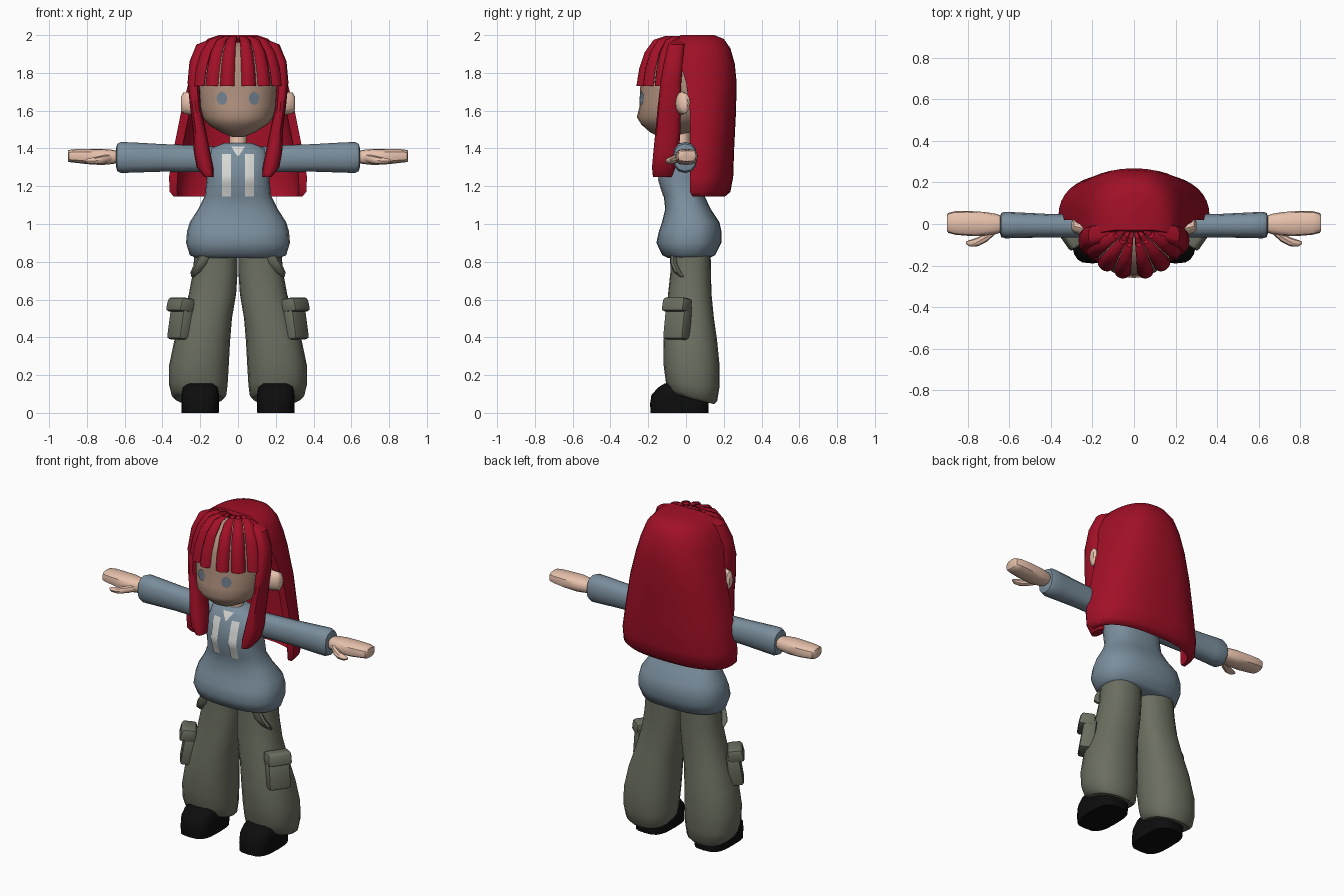
import bpy, bmesh, math
from mathutils import Vector, Matrix
from mathutils.bvhtree import BVHTree

if "Cube" in bpy.data.objects:
    bpy.data.objects.remove(bpy.data.objects["Cube"])


def material(name, r, g, b):
    m = bpy.data.materials.new(name)
    m.diffuse_color = (r, g, b, 1)
    m.use_nodes = True
    m.node_tree.nodes["Principled BSDF"].inputs["Base Color"].default_value = m.diffuse_color
    return m


RED = material("hair_red", .36, .005, .02)
SKIN = material("skin", .85, .57, .44)
FACE = material("face_skin", .43, .28, .205)
BLUE = material("shirt_blue", .195, .27, .335)
OLIVE = material("trouser_olive", .145, .157, .115)
BLACK = material("shoe_black", .004, .004, .004)
WHITE = material("trim_white", .68, .68, .66)
EYE = material("eye_blue", .17, .22, .28)


def finish(name, bm, mat, angle=40, normals=True):
    bmesh.ops.remove_doubles(bm, verts=bm.verts, dist=.0005)
    if normals:
        bmesh.ops.recalc_face_normals(bm, faces=bm.faces)
    me = bpy.data.meshes.new(name)
    bm.to_mesh(me)
    bm.free()
    me.materials.append(mat)
    ob = bpy.data.objects.new(name, me)
    bpy.context.collection.objects.link(ob)
    bpy.ops.object.select_all(action='DESELECT')
    ob.select_set(True)
    bpy.context.view_layer.objects.active = ob
    bpy.ops.object.shade_smooth_by_angle(angle=math.radians(angle))
    return ob


def loft(name, rings, mat, angle=40):
    """Skin closed rings of points and cap both ends."""
    bm = bmesh.new()
    vs = [[bm.verts.new(p) for p in r] for r in rings]
    n = len(vs[0])
    for a, b in zip(vs, vs[1:]):
        for i in range(n):
            j = (i + 1) % n
            bm.faces.new((a[i], a[j], b[j], b[i]))
    bm.faces.new(vs[0])
    bm.faces.new(vs[-1])
    return finish(name, bm, mat, angle)


def spow(v, e):
    return math.copysign(abs(v) ** e, v)


def ring(c, u, v, n=20, e=1.0):
    """Superellipse ring around c with half axes u and v."""
    c, u, v = Vector(c), Vector(u), Vector(v)
    return [c + u * spow(math.cos(2 * math.pi * i / n), e)
            + v * spow(math.sin(2 * math.pi * i / n), e) for i in range(n)]


def flat(x, y, z, rx, ry, n=20, e=1.0, tilt=0):
    return ring((x, y, z), (rx, 0, 0), (0, ry, tilt * ry), n, e)


def across(x, y, z, ry, rz, n=12, e=1.0):
    return ring((x, y, z), (0, ry, 0), (0, 0, rz), n, e)


def decal(name, rows, target, mat, cols=3):
    """Thin plate of rows (z, x0, x1) laid on the front of a target."""
    me = target.data
    tree = BVHTree.FromPolygons([v.co for v in me.vertices], [p.vertices for p in me.polygons])
    bm = bmesh.new()
    grid = []
    for z, x0, x1 in rows:
        line = []
        for k in range(cols + 1):
            x = x0 + (x1 - x0) * k / cols
            hit = tree.ray_cast(Vector((x, -1, z)), Vector((0, 1, 0)))[0]
            line.append(bm.verts.new((x, hit.y - .006, z)))
        grid.append(line)
    for a, b in zip(grid, grid[1:]):
        for k in range(cols):
            bm.faces.new((a[k], a[k + 1], b[k + 1], b[k]))
    return finish(name, bm, mat, normals=False)


# Head and neck
head = loft("head", [flat(0, y, z, rx, ry, 24, .92) for z, y, rx, ry in (
    (1.46, -.10, .03, .04), (1.485, -.085, .09, .105), (1.525, -.065, .155, .17),
    (1.565, -.05, .19, .21), (1.62, -.04, .206, .207), (1.72, -.035, .21, .208),
    (1.82, -.03, .205, .2), (1.9, -.02, .17, .18), (1.96, 0, .09, .1))], FACE, 60)
loft("neck", [flat(0, -.025, z, r, r, 12) for z, r in
              ((1.36, .06), (1.42, .046), (1.52, .046))], SKIN)

# Shirt body: loose hem, narrow waist, fuller chest
shirt = loft("shirt", [flat(0, y, z, rx, ry, 24, .8) for z, y, rx, ry in (
    (.82, .015, .22, .11), (.835, .015, .255, .14), (.9, .015, .275, .172),
    (.96, .022, .27, .166), (1.01, .025, .255, .152), (1.08, .01, .21, .12),
    (1.15, -.01, .175, .108), (1.24, -.025, .166, .122), (1.33, -.02, .168, .105),
    (1.4, -.015, .145, .082), (1.43, -.015, .07, .055))], BLUE, 50)
decal("collar_inset", [(1.36, -.003, .003), (1.385, -.02, .02), (1.41, -.036, .036)],
      shirt, WHITE)

# Clumped fringe: radius and height from crown to hem
DOME = ((.03, 1.965), (.10, 1.995), (.165, 1.975), (.215, 1.91), (.248, 1.82), (.265, 1.73))


def fringe(name, a0, a1, s):
    rings = []
    for k, (r, z) in enumerate(DOME):
        t = k / 5
        lo, hi = (math.radians(a) for a in (a0 + 1.5 * t, a1 - 1.2 * t))
        sect = []
        for i in range(7):
            f = i / 6
            rr = r - .012 * t + .024 * math.sin(math.pi * f) ** .6
            sect.append((lo + (hi - lo) * f, rr - (.008 if k else 0)))
        sect += [(lo + (hi - lo) * f, max(r - .03, .005)) for f in (.9, .5, .1)]
        rings.append([Vector((s * q * math.sin(a), -q * math.cos(a), z)) for a, q in sect])
    loft(name, rings, RED)


# Back hair: solid crown opening into a curved curtain
curtain = []
for z, w, f, b, k in ((2.0, .1, -.03, .15, 0), (1.98, .16, -.04, .2, 0),
                      (1.93, .205, -.04, .235, 0), (1.85, .235, -.03, .258, .1),
                      (1.75, .262, 0, .268, .8), (1.6, .3, .02, .265, .85),
                      (1.4, .34, .02, .255, .87), (1.25, .365, .02, .25, .88),
                      (1.17, .362, .02, .235, .89), (1.145, .34, .035, .205, .93)):
    arc = [(w * spow(math.cos(math.pi * i / 20), .8),
            (b - f) * math.sin(math.pi * i / 20) ** .8) for i in range(21)]
    # Hem dips towards the back
    curtain.append([Vector((x, f + y, z)) for x, y in arc]
                   + [Vector((x * k, f + y * k, z)) for x, y in reversed(arc)])
loft("back_hair", curtain, RED, 50)

for s, side in ((-1, "right"), (1, "left")):
    for i, (a0, a1) in enumerate(((3, 24), (24, 46), (46, 70))):
        fringe(f"{side}_fringe_{i + 1}", a0, a1, s)

    # Long lock in front of the ear
    loft(f"{side}_side_lock", [flat(s * x, y, z, rx, ry, 12, .85) for x, y, z, rx, ry in (
        (.10, -.03, 1.985, .03, .03), (.18, -.05, 1.95, .04, .045),
        (.222, -.065, 1.86, .035, .05), (.235, -.08, 1.75, .032, .055),
        (.225, -.09, 1.62, .029, .06), (.205, -.095, 1.5, .034, .066),
        (.19, -.105, 1.38, .044, .068), (.175, -.118, 1.3, .044, .062),
        (.155, -.125, 1.25, .024, .05))], RED)

    # Ear
    loft(f"{side}_ear", [across(s * x, y, 1.64, ry, rz) for x, y, ry, rz in (
        (.19, -.03, .03, .05), (.25, -.02, .036, .062),
        (.29, -.01, .032, .055), (.302, -.008, .018, .034))], SKIN)

    # Eye and chest stripe
    decal(f"{side}_eye", [(1.665 + .034 * math.cos(a), s * .085 - .027 * math.sin(a) - .001,
                           s * .085 + .027 * math.sin(a) + .001)
                          for a in (math.pi * (1 - i / 8) for i in range(9))], head, EYE)
    decal(f"{side}_chest_stripe", [(1.145 + .0225 * i, s * .062 - .024, s * .062 + .024)
                                   for i in range(11)], shirt, WHITE)

    # Sleeve, mitten hand and thumb
    loft(f"{side}_sleeve", [across(s * x, y, z, ry, rz, 12, .85) for x, y, z, ry, rz in (
        (.08, -.01, 1.345, .05, .06), (.18, -.01, 1.345, .056, .07),
        (.4, -.008, 1.35, .056, .073), (.56, -.006, 1.352, .062, .08),
        (.62, -.005, 1.352, .064, .082), (.64, -.005, 1.352, .058, .072),
        (.645, -.005, 1.352, .04, .05))], BLUE)
    loft(f"{side}_hand", [across(s * x, y, z, ry, rz, 12, .75) for x, y, z, ry, rz in (
        (.63, 0, 1.355, .035, .03), (.66, 0, 1.355, .048, .037),
        (.72, 0, 1.355, .058, .043), (.8, .003, 1.357, .06, .04),
        (.86, .005, 1.36, .057, .036), (.895, .005, 1.36, .048, .032),
        (.9, .005, 1.36, .04, .028))], SKIN)
    loft(f"{side}_thumb", [across(s * x, y, z, ry, rz, 8) for x, y, z, ry, rz in (
        (.67, -.03, 1.35, .02, .02), (.71, -.062, 1.342, .025, .022),
        (.75, -.085, 1.335, .022, .019), (.79, -.093, 1.333, .016, .015),
        (.81, -.09, 1.333, .006, .006))], SKIN)

    # Wide trouser leg with a slanted hem
    loft(f"{side}_trouser_leg", [flat(s * x, y, z, rx, ry, 20, .88, t)
                                 for x, y, z, rx, ry, t in (
        (.115, .025, .88, .113, .105, 0), (.12, .025, .75, .118, .107, 0),
        (.135, .02, .63, .125, .115, 0), (.165, .02, .5, .133, .128, 0),
        (.19, .023, .38, .148, .142, 0), (.207, .03, .25, .158, .148, 0),
        (.21, .035, .15, .155, .142, -.1), (.207, .035, .095, .145, .13, -.25),
        (.205, .035, .075, .125, .115, -.25))], OLIVE)

    # Slanted hip pocket edge
    loft(f"{side}_hip_pocket", [flat(s * x, y, z, rx, ry, 8) for x, y, z, rx, ry in (
        (.17, -.068, .84, .03, .018), (.195, -.065, .79, .036, .02),
        (.222, -.045, .745, .03, .02), (.235, -.02, .72, .012, .012))], OLIVE)

    # Cargo pouch and flap, turned towards the outer front of the leg
    for part, size, out, z in (("pouch", (.13, .085, .19), 0, .482),
                               ("flap", (.142, .095, .075), .004, .572)):
        bm = bmesh.new()
        bmesh.ops.create_cube(bm, size=1)
        for v in bm.verts:
            # Pouch bulges at its lower outer edge; flap slopes down from the leg
            shrink = .75 if v.co.z > 0 and v.co.y < 0 else 1
            v.co = Vector((v.co.x * size[0], v.co.y * size[1] * shrink, v.co.z * size[2]))
        bmesh.ops.bevel(bm, geom=bm.edges[:], offset=.016, segments=2,
                        profile=.5, affect='EDGES')
        turn = math.radians(55)
        place = (Matrix.Translation((s * (.303 + out), -.045 - out, z))
                 @ Matrix.Rotation(s * turn, 4, 'Z') @ Matrix.Rotation(math.radians(-6), 4, 'X'))
        bm.transform(place)
        finish(f"{side}_cargo_{part}", bm, OLIVE)

    # Chunky shoe
    loft(f"{side}_shoe", [flat(s * .2, y, z, rx, ry, 20, .62) for y, z, rx, ry in (
        (-.035, 0, .098, .153), (-.035, .05, .1, .155), (-.033, .095, .1, .15),
        (-.025, .135, .094, .122), (-.02, .155, .075, .095))], BLACK)
